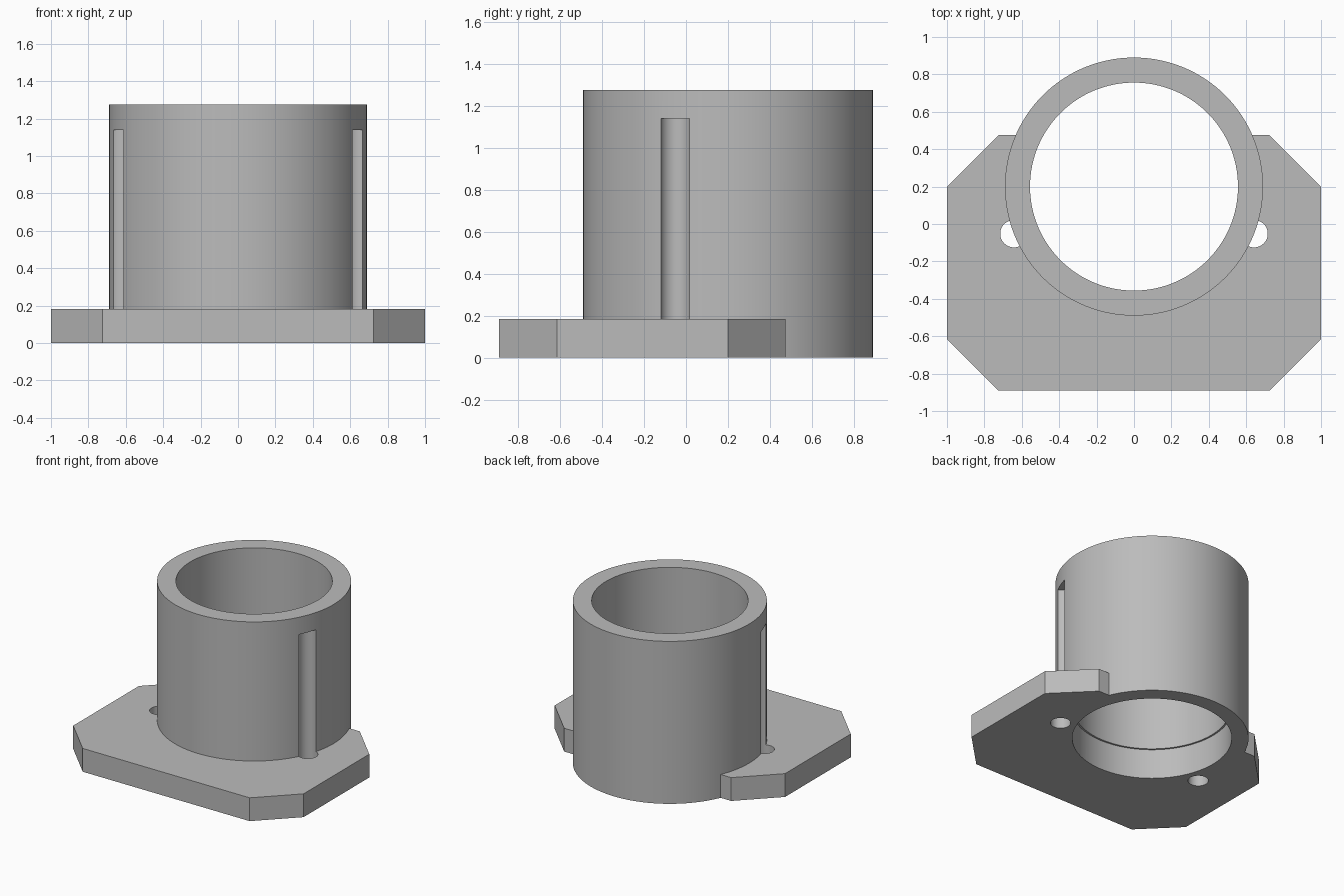
import bpy, bmesh, math

cube = bpy.data.objects.get("Cube")
if cube:
    bpy.data.objects.remove(cube, do_unlink=True)

grey = bpy.data.materials.new("plain grey")
grey.use_nodes = True
grey.diffuse_color = (0.5, 0.5, 0.5, 1)
grey.node_tree.nodes["Principled BSDF"].inputs["Base Color"].default_value = (0.5, 0.5, 0.5, 1)

TUBE_Y = 0.2
TUBE_TOP = 1.275
PLATE_TOP = 0.183


def prism(name, outline, z0, z1):
    """Extrude a flat outline from z0 up to z1."""
    bm = bmesh.new()
    base = bm.faces.new([bm.verts.new((x, y, z0)) for x, y in outline])
    top = bmesh.ops.extrude_face_region(bm, geom=[base])["geom"]
    verts = [v for v in top if isinstance(v, bmesh.types.BMVert)]
    bmesh.ops.translate(bm, verts=verts, vec=(0, 0, z1 - z0))
    bmesh.ops.recalc_face_normals(bm, faces=bm.faces)
    mesh = bpy.data.meshes.new(name)
    bm.to_mesh(mesh)
    bm.free()
    mesh.materials.append(grey)
    obj = bpy.data.objects.new(name, mesh)
    bpy.context.collection.objects.link(obj)
    return obj


def circle(x, y, r, n):
    return [(x + r * math.cos(math.tau * i / n), y + r * math.sin(math.tau * i / n))
            for i in range(n)]


def combine(body, tool, operation):
    """Apply a boolean to the body and discard the tool."""
    bpy.context.view_layer.objects.active = body
    mod = body.modifiers.new(tool.name, "BOOLEAN")
    mod.operation = operation
    mod.solver = "EXACT"
    mod.object = tool
    bpy.ops.object.modifier_apply(modifier=mod.name)
    bpy.data.objects.remove(tool, do_unlink=True)


# Base plate with four chamfered corners
right = [(0.725, -0.89), (1, -0.615), (1, 0.2), (0.725, 0.475)]
outline = right + [(-x, y) for x, y in reversed(right)]
body = prism("flanged_tube", outline, 0, PLATE_TOP)

# Upright tube, with a slightly wider bore at the bottom
combine(body, prism("tube_wall", circle(0, TUBE_Y, 0.69, 128), 0, TUBE_TOP), "UNION")
combine(body, prism("bore", circle(0, TUBE_Y, 0.556, 128), -0.1, TUBE_TOP + 0.1), "DIFFERENCE")
combine(body, prism("lower_bore", circle(0, TUBE_Y, 0.57, 128), -0.1, 0.235), "DIFFERENCE")

# Bolt holes that continue up the tube as round grooves
for side in (-1, 1):
    hole = prism("bolt_hole", circle(side * 0.642, -0.052, 0.073, 48), -0.1, 1.14)
    combine(body, hole, "DIFFERENCE")

# Smooth round walls, sharp edges
bpy.ops.object.select_all(action="DESELECT")
body.select_set(True)
bpy.context.view_layer.objects.active = body
bpy.ops.object.shade_smooth_by_angle(angle=math.radians(30))
